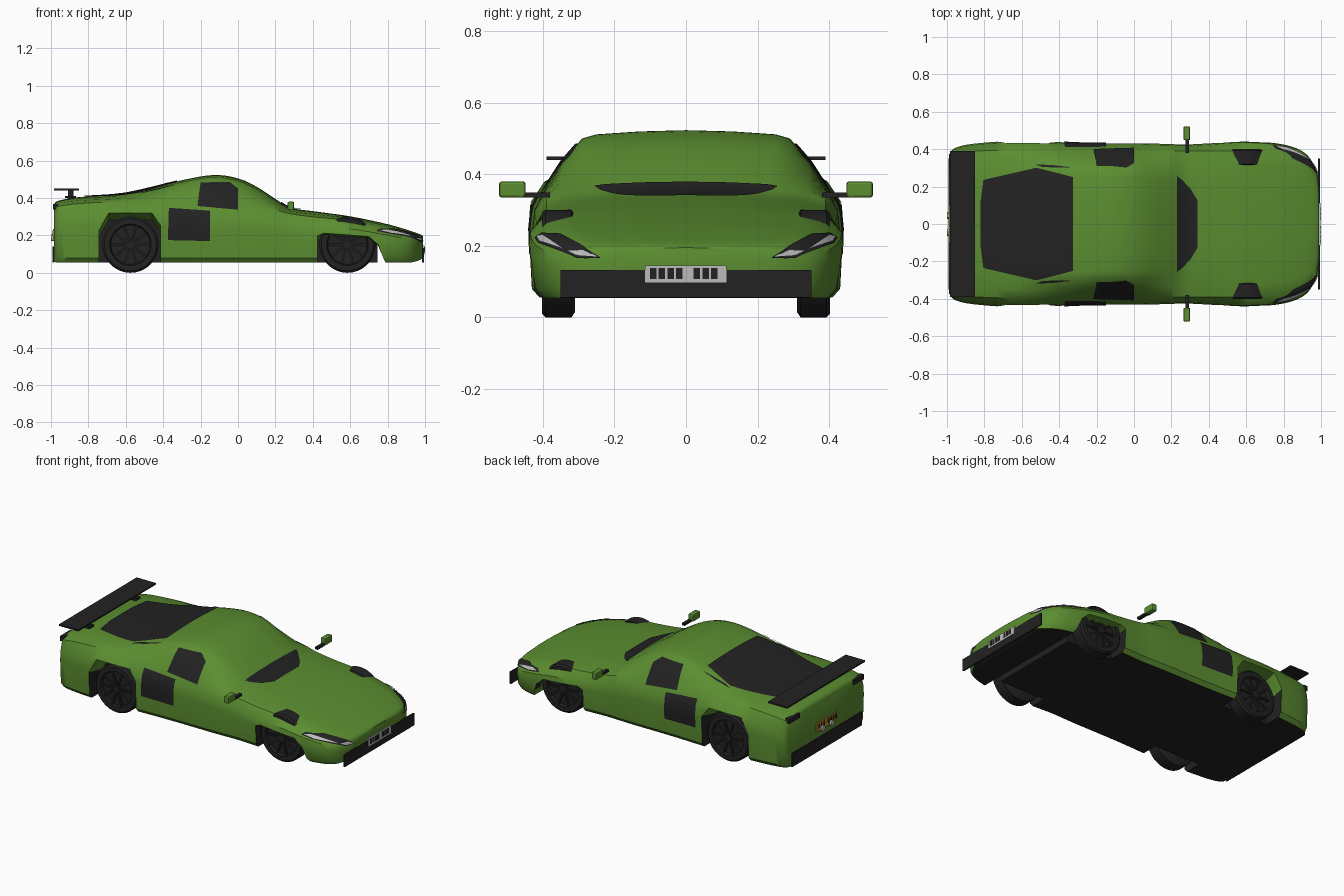
import bpy, bmesh, math
from mathutils import Vector, Matrix
from mathutils.bvhtree import BVHTree

if "Cube" in bpy.data.objects:
    bpy.data.objects.remove(bpy.data.objects["Cube"])


def material(name, r, g, b):
    m = bpy.data.materials.new(name)
    m.use_nodes = True
    m.diffuse_color = (r, g, b, 1)
    m.node_tree.nodes["Principled BSDF"].inputs["Base Color"].default_value = (r, g, b, 1)
    return m


GREEN = material("green_paint", .105, .27, .03)
DARK = material("dark_trim", .016, .016, .016)
LIGHT = material("light_grey", .5, .5, .5)
YELLOW = material("yellow_plate", .45, .26, .02)


def finish(name, bm, mat, smooth=False, mirror=False):
    mesh = bpy.data.meshes.new(name)
    bm.to_mesh(mesh)
    bm.free()
    mesh.materials.append(mat)
    obj = bpy.data.objects.new(name, mesh)
    bpy.context.collection.objects.link(obj)
    if mirror:
        mod = obj.modifiers.new("mirror", "MIRROR")
        mod.use_axis = (False, True, False)
    if smooth:
        smooth_by_angle(obj)
    return obj


def smooth_by_angle(obj, angle=35):
    bpy.ops.object.select_all(action="DESELECT")
    obj.select_set(True)
    bpy.context.view_layer.objects.active = obj
    bpy.ops.object.shade_smooth_by_angle(angle=math.radians(angle))


def loft(rings):
    bm = bmesh.new()
    vs = [[bm.verts.new(p) for p in ring] for ring in rings]
    n = len(vs[0])
    for a, b in zip(vs, vs[1:]):
        for i in range(n):
            bm.faces.new((a[i], a[(i + 1) % n], b[(i + 1) % n], b[i]))
    bm.faces.new(vs[0])
    bm.faces.new(vs[-1])
    bmesh.ops.recalc_face_normals(bm, faces=bm.faces)
    return bm


def box(name, x, y, z, mat, mirror=False):
    bm = bmesh.new()
    bmesh.ops.create_cube(bm, size=1)
    for v in bm.verts:
        v.co = [s[0] + (c + .5) * (s[1] - s[0]) for s, c in zip((x, y, z), v.co)]
    return finish(name, bm, mat, mirror=mirror)


# Body stations: x, width, bottom, shoulder y and z, roof edge y and z, top
STATIONS = [
    (-.985, .37, .06, .35, .345, .25, .36, .365),
    (-.96, .405, .055, .38, .355, .27, .38, .385),
    (-.85, .43, .055, .39, .37, .27, .395, .405),
    (-.6, .445, .055, .395, .38, .3, .41, .425),
    (-.3, .433, .055, .39, .37, .3, .475, .495),
    (-.13, .43, .055, .39, .365, .29, .5, .523),
    (0, .43, .055, .39, .36, .29, .48, .505),
    (.1, .43, .055, .39, .35, .28, .435, .46),
    (.2, .427, .055, .39, .335, .27, .378, .395),
    (.28, .425, .055, .39, .315, .26, .338, .348),
    (.42, .432, .055, .39, .297, .25, .32, .327),
    (.6, .442, .055, .39, .28, .25, .295, .302),
    (.8, .425, .055, .38, .238, .22, .255, .26),
    (.92, .375, .055, .33, .208, .2, .22, .225),
    (.975, .28, .07, .26, .19, .15, .2, .205),
    (.99, .2, .085, .17, .18, .1, .19, .195)]


def catmull(a, b, c, d, t):
    return [q + .5 * t * (r - p + t * (2 * p - 5 * q + 4 * r - s + t * (3 * (q - r) + s - p)))
            for p, q, r, s in zip(a, b, c, d)]


def section(x, w, zb, sy, sz, ry, rz, zt):
    h = sz - zb
    half = [(w * .93, zb), (w * .98, zb + .025), (w, zb + h * .6), (w * .985, zb + h * .8),
            (sy, sz), ((sy + ry) / 2 + .005, (sz + rz) / 2 + .004), (ry, rz),
            (ry * .86, rz + (zt - rz) * .5), (ry * .45, rz + (zt - rz) * .85)]
    ring = half + [(0, zt)] + [(-y, z) for y, z in reversed(half)]
    return [(x, y, z) for y, z in ring]


rings = []
for i in range(len(STATIONS) - 1):
    four = [STATIONS[min(max(j, 0), len(STATIONS) - 1)] for j in range(i - 1, i + 3)]
    rings += [section(*catmull(*four, k / 4)) for k in range(4)]
rings.append(section(*STATIONS[-1]))
bm = loft(rings)
surface = BVHTree.FromBMesh(bm)
body = finish("body", bm, GREEN)


# Wheel arches and the gap behind the nose
def cut(outline, inner, outer, slope):
    bm = loft([[(x, inner, z * slope) for x, z in outline], [(x, outer, z) for x, z in outline]])
    cutter = finish("arch_cutter", bm, GREEN)
    cutter.hide_render = True
    mod = body.modifiers.new("cut", "BOOLEAN")
    mod.operation, mod.solver, mod.object = "DIFFERENCE", "EXACT", cutter
    bpy.context.view_layer.update()
    result = bpy.data.meshes.new_from_object(body.evaluated_get(bpy.context.evaluated_depsgraph_get()))
    body.modifiers.remove(mod)
    body.data = result
    bpy.data.objects.remove(cutter)


REAR = [(-.742, .02), (-.742, .24), (-.69, .34), (-.46, .34), (-.415, .27), (-.415, .02)]
FRONT = [(.425, .02), (.425, .21), (.46, .225), (.7, .205), (.75, .16), (.802, .02)]
for side in (1, -1):
    cut(REAR, side * .3, side * .5, .83)
    cut(FRONT, side * .3, side * .5, .83)
cut([(.747, .02), (.747, .15), (.803, .02)], -.5, .5, 1)

body.data.materials.clear()
for m in (GREEN, DARK):
    body.data.materials.append(m)
for f in body.data.polygons:
    c, n = f.center, f.normal
    in_arch = -.75 < c.x < -.41 or .42 < c.x < .76
    inner_wall = in_arch and abs(c.y) < .31 and abs(n.y) > .8
    arch_end = in_arch and abs(n.x) > .9 and c.z < .2
    underside = n.z < -.8 and c.z < .1
    f.material_index = int(inner_wall or arch_end or underside)
smooth_by_angle(body)


# Thin panels laid on the body surface: outline seen along one axis
def panel(name, outline, axis, sign, mat, offset=.005, step=.02, mirror=False):
    keep = [i for i in range(3) if i != axis]

    def place(u, v, w):
        p = Vector((0, 0, 0))
        p[keep[0]], p[keep[1]], p[axis] = u, v, w
        return p
    bm = bmesh.new()
    bm.faces.new([bm.verts.new(place(u, v, 0)) for u, v in outline])
    for k in keep:
        lo, hi = min(v.co[k] for v in bm.verts), max(v.co[k] for v in bm.verts)
        normal = Vector((0, 0, 0))
        normal[k] = 1
        for j in range(1, int((hi - lo) / step) + 1):
            bmesh.ops.bisect_plane(bm, geom=bm.verts[:] + bm.edges[:] + bm.faces[:],
                                   plane_co=normal * (lo + j * step), plane_no=normal)
    ray = place(0, 0, -sign)
    for v in bm.verts:
        start = v.co - ray * 2
        hit, n, _, _ = surface.ray_cast(start, ray)
        if hit is None:
            hit, n, _, _ = surface.find_nearest(v.co - ray * .9)
        v.co = hit + n * offset
    bm.normal_update()
    if sum(f.normal.dot(ray) * f.calc_area() for f in bm.faces) > 0:
        bmesh.ops.reverse_faces(bm, faces=bm.faces)
    return finish(name, bm, mat, True, mirror)


def sym(half):
    return half + [(x, -y) for x, y in reversed(half)]


panel("side_window", [(-.217, .355), (-.2, .48), (-.045, .483), (0, .447), (0, .335)], 1, 1, DARK, mirror=True)
panel("door_panel", [(-.375, .175), (-.37, .345), (-.15, .33), (-.15, .17)], 1, 1, DARK, mirror=True)
panel("windscreen", sym([(.228, .255), (.25, .24), (.3, .19), (.34, .125)]), 2, 1, DARK)
panel("rear_window", sym([(-.325, .25), (-.52, .3), (-.805, .235), (-.82, .12)]), 2, 1, DARK)
panel("rear_window_strip", [(-.33, .3), (-.43, .312), (-.53, .318), (-.49, .303)], 2, 1, DARK, mirror=True)
panel("wing_vent", [(.565, .32), (.65, .32), (.675, .39), (.54, .39)], 2, 1, DARK, mirror=True)
panel("headlight", [(.236, .165), (.3, .165), (.41, .205), (.42, .22), (.4, .234), (.35, .23), (.28, .193)],
      0, 1, DARK, .005, .012, True)
panel("headlight_inner_lens", [(.245, .169), (.3, .17), (.33, .183), (.285, .187)], 0, 1, LIGHT, .009, .012, True)
panel("headlight_outer_lens", [(.335, .185), (.405, .208), (.413, .222), (.395, .226)],
      0, 1, LIGHT, .009, .012, True)

# Tail lights wrapping the rear corners
box("tail_light", (-.99, -.962), (.27, .375), (.338, .368), DARK, True)

# Bumpers, registration plates and exhausts
box("front_bumper", (.985, .994), (-.35, .35), (.055, .132), DARK)
box("rear_bumper", (-.992, -.984), (-.35, .35), (.055, .14), DARK)
box("front_plate", (.99, .998), (-.115, .113), (.097, .145), LIGHT)
box("rear_plate", (-.99, -.984), (-.1, .1), (.18, .235), YELLOW)
for i in range(8):
    if i != 4:
        y = -.092 + i * .0245
        box("front_plate_bar", (.997, 1), (y - .009, y + .009), (.108, .138), DARK)
        box("rear_plate_bar", (-.992, -.988), (y - .007, y + .005), (.198, .226), DARK)
bm = bmesh.new()
bmesh.ops.create_cone(bm, cap_ends=True, segments=16, radius1=.018, radius2=.018, depth=.03,
                      matrix=Matrix.Translation((-.985, .045, .187)) @ Matrix.Rotation(math.pi / 2, 4, "Y"))
finish("exhaust", bm, LIGHT, True, True)

# Rear wing
box("wing_board", (-.985, -.85), (-.39, .39), (.44, .45), DARK)
box("wing_post", (-.91, -.88), (.22, .245), (.385, .442), DARK, True)
box("wing_bracket", (-.925, -.865), (.21, .255), (.4, .412), DARK, True)

# Door mirrors
box("mirror_arm", (.275, .295), (.38, .47), (.335, .349), DARK, True)
mirror = box("door_mirror", (.265, .3), (.448, .522), (.335, .38), GREEN, True)
mod = mirror.modifiers.new("round", "BEVEL")
mod.width, mod.segments = .007, 2


# Wheels: tyre with a recessed rim, hub and ten spokes
def wheel(name, x, r=.15):
    rings = [(.31, r * .9), (.32, r), (.392, r), (.402, r * .93), (.402, r * .74), (.385, r * .7)]
    bm = loft([[(x + q * math.cos(a * math.pi / 18), y, r + q * math.sin(a * math.pi / 18))
                for a in range(36)] for y, q in rings])
    centre = Matrix.Translation((x, .39, r))
    for k in range(10):
        spin = Matrix.Rotation(k * math.pi / 5, 4, "Y")
        bmesh.ops.create_cube(bm, size=1, matrix=centre @ spin @ Matrix.Translation((r * .36, 0, 0))
                              @ Matrix.Diagonal((r * .72, .014, .011, 1)))
    bmesh.ops.create_cone(bm, cap_ends=True, segments=16, radius1=.022, radius2=.022, depth=.022,
                          matrix=centre @ Matrix.Rotation(math.pi / 2, 4, "X"))
    finish(name, bm, DARK, True, True)


wheel("front_wheel", .585)
wheel("rear_wheel", -.575)
